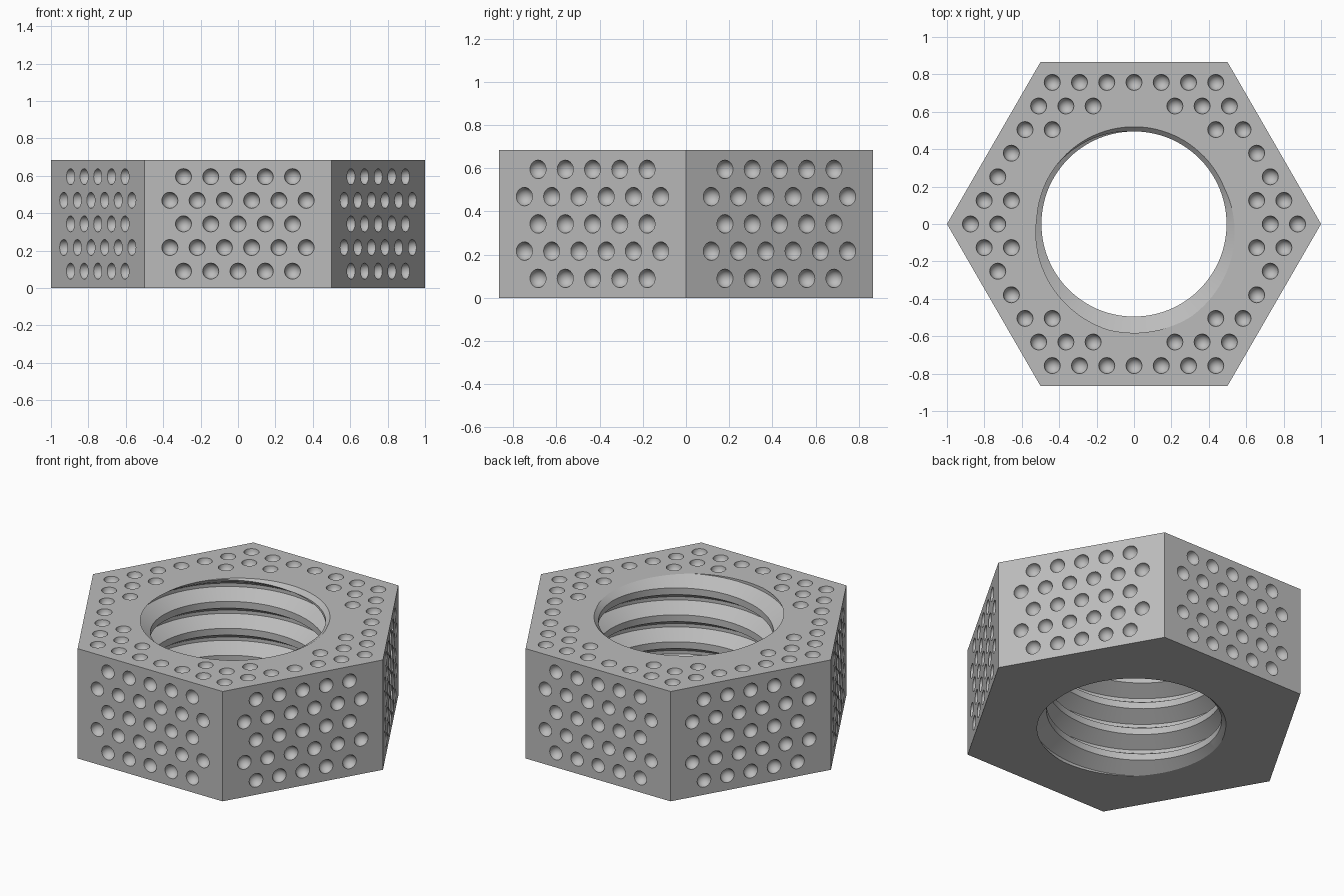
import bpy, bmesh
from math import sin, cos, pi, radians, hypot, atan2
from mathutils import Matrix, Vector
from mathutils.geometry import delaunay_2d_cdt

if "Cube" in bpy.data.objects:
    bpy.data.objects.remove(bpy.data.objects["Cube"], do_unlink=True)

HEIGHT = 0.685
APOTHEM = cos(pi / 6)
PITCH = 0.168
MINOR, MAJOR = 0.495, 0.582
BEVEL = 0.025
STEP = 0.1457              # dimple spacing
ROW = STEP * APOTHEM       # spacing between dimple rows
DIMPLE = 0.043
X, Y, Z = Vector((1, 0, 0)), Vector((0, 1, 0)), Vector((0, 0, 1))

steel = bpy.data.materials.new("steel_grey")
steel.use_nodes = True
grey = (0.5, 0.5, 0.5, 1)
steel.diffuse_color = grey
steel.node_tree.nodes["Principled BSDF"].inputs["Base Color"].default_value = grey

bm = bmesh.new()


def plate(loops, u, w):
    """Flat face spanning a convex outline, open inside every other loop."""
    verts = [v for loop in loops for v in loop]
    owner = [n for n, loop in enumerate(loops) for v in loop]
    edges = []
    for loop in loops:
        start = len(edges)
        edges += [(start + i, start + (i + 1) % len(loop)) for i in range(len(loop))]
    flat = [Vector((v.co.dot(u), v.co.dot(w))) for v in verts]
    result = delaunay_2d_cdt(flat, edges, [], 0, 1e-6)
    for tri in result[2]:
        ids = [result[3][i][0] for i in tri]
        groups = {owner[i] for i in ids}
        if len(groups) > 1 or groups == {0}:
            bm.faces.new([verts[i] for i in ids])


def dimple(center, u, w, segments=20, rings=5):
    """Hemispherical cup sunk into the plane of u and w; returns its rim."""
    normal = u.cross(w)
    rows = []
    for k in range(rings):
        tilt = k / rings * pi / 2
        rows.append([bm.verts.new(center - normal * DIMPLE * sin(tilt) + DIMPLE * cos(tilt) *
                                  (u * cos(2 * pi * s / segments) + w * sin(2 * pi * s / segments)))
                     for s in range(segments)])
    pole = bm.verts.new(center - normal * DIMPLE)
    for s in range(segments):
        t = (s + 1) % segments
        for a, b in zip(rows, rows[1:]):
            bm.faces.new((a[s], a[t], b[t], b[s]))
        bm.faces.new((rows[-1][s], rows[-1][t], pole))
    return rows[0]


# Threaded bore: root flat, flank, crest flat, flank swept along a helix
SEGMENTS, TURNS = 96, 8
profile = [(-1 / 16, MAJOR), (1 / 16, MAJOR), (3 / 8, MINOR), (5 / 8, MINOR)]
columns = []
for s in range(SEGMENTS + 1):
    turn = s / SEGMENTS
    angle = 2 * pi * turn + radians(-80)
    columns.append([bm.verts.new((r * cos(angle), r * sin(angle),
                                  HEIGHT + 0.0005 + PITCH * (t + offset + turn - TURNS + 2)))
                    for t in range(TURNS) for offset, r in profile])
for a, b in zip(columns, columns[1:]):
    for j in range(len(a) - 1):
        bm.faces.new((a[j], b[j], b[j + 1], a[j + 1]))
bmesh.ops.remove_doubles(bm, verts=bm.verts, dist=1e-4)

# Trim the bore to the nut's height and open a slight lead-in bevel at each mouth
for z, side, trim in ((HEIGHT, 1, True), (0, -1, True),
                      (HEIGHT - BEVEL, 1, False), (BEVEL, -1, False)):
    bmesh.ops.bisect_plane(bm, geom=bm.verts[:] + bm.edges[:] + bm.faces[:], dist=1e-6,
                           plane_co=(0, 0, z), plane_no=(0, 0, side), clear_outer=trim)
for v in bm.verts:
    radius = hypot(v.co.x, v.co.y)
    wanted = max(radius, MINOR + BEVEL - min(v.co.z, HEIGHT - v.co.z))
    v.co.x *= wanted / radius
    v.co.y *= wanted / radius
mouths = [sorted((v for v in bm.verts if abs(v.co.z - z) < 1e-5),
                 key=lambda v: atan2(v.co.y, v.co.x)) for z in (0, HEIGHT)]

# Hexagon corners, bottom and top
corners = [[bm.verts.new((cos(i * pi / 3), sin(i * pi / 3), z)) for i in range(6)]
           for z in (0, HEIGHT)]

# Plain underside, and top face with dimples on a triangular lattice
plate([corners[0], mouths[0]], X, Y)
rims = []
for i in range(-6, 7):
    for j in range(-6, 7):
        x, y = (i + j / 2) * STEP, j * ROW
        if abs(i + j) <= 6 and hypot(x, y) > 0.65:
            rims.append(dimple(Vector((x, y, HEIGHT)), X, Y))
plate([corners[1], mouths[1]] + rims, X, Y)

# Six sides with staggered rows of five and six dimples
for side in range(6):
    after = (side + 1) % 6
    turn = Matrix.Rotation((side + 2) * pi / 3, 3, "Z")
    along = turn @ X
    rims = []
    for row in range(5):
        count = 5 + row % 2
        for k in range(count):
            spot = Vector(((k - (count - 1) / 2) * STEP, -APOTHEM,
                           HEIGHT / 2 + (row - 2) * ROW))
            rims.append(dimple(turn @ spot, along, Z))
    outline = [corners[0][side], corners[0][after], corners[1][after], corners[1][side]]
    plate([outline] + rims, along, Z)

bmesh.ops.recalc_face_normals(bm, faces=bm.faces)
mesh = bpy.data.meshes.new("hex_nut")
bm.to_mesh(mesh)
bm.free()
mesh.materials.append(steel)
nut = bpy.data.objects.new("hex_nut", mesh)
bpy.context.collection.objects.link(nut)

# Smooth the curved surfaces while keeping the edges sharp
bpy.ops.object.select_all(action="DESELECT")
nut.select_set(True)
bpy.context.view_layer.objects.active = nut
bpy.ops.object.shade_smooth_by_angle(angle=radians(30))
